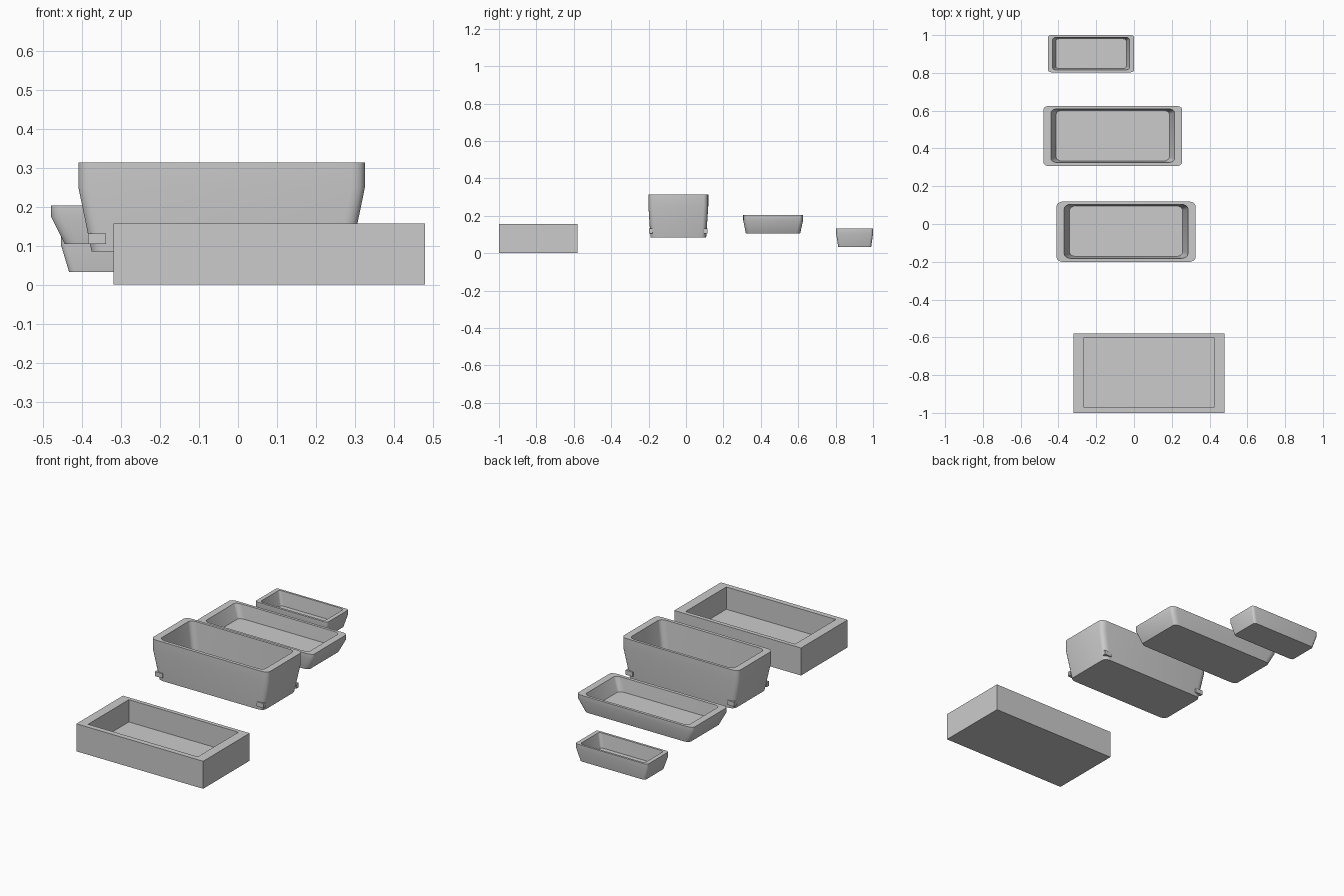
import bpy, bmesh, math

if "Cube" in bpy.data.objects:
    bpy.data.objects.remove(bpy.data.objects["Cube"])


def ring(bm, x0, x1, y0, y1, z, rx, ry, seg):
    """Rounded rectangle of vertices, or a plain one when rx is 0."""
    if rx == 0:
        return [bm.verts.new((x, y, z)) for x, y in ((x1, y1), (x0, y1), (x0, y0), (x1, y0))]
    centres = ((x1 - rx, y1 - ry), (x0 + rx, y1 - ry), (x0 + rx, y0 + ry), (x1 - rx, y0 + ry))
    verts = []
    for q, (cx, cy) in enumerate(centres):
        for i in range(seg + 1):
            a = math.pi / 2 * (q + i / seg)
            verts.append(bm.verts.new((cx + rx * math.cos(a), cy + ry * math.sin(a), z)))
    return verts


def tub(name, sections, rx=0.0, ry=0.0, seg=4):
    """Loft sections from the underside, over the rim and down to the inner floor."""
    bm = bmesh.new()
    rings = [ring(bm, *s, rx, ry, seg) for s in sections]
    for a, b in zip(rings, rings[1:]):
        for i in range(len(a)):
            j = (i + 1) % len(a)
            bm.faces.new((a[i], a[j], b[j], b[i]))
    bm.faces.new(rings[0][::-1])
    bm.faces.new(rings[-1])
    bmesh.ops.recalc_face_normals(bm, faces=bm.faces)
    me = bpy.data.meshes.new(name)
    bm.to_mesh(me)
    bm.free()
    ob = bpy.data.objects.new(name, me)
    bpy.context.collection.objects.link(ob)
    bpy.ops.object.select_all(action='DESELECT')
    ob.select_set(True)
    bpy.context.view_layer.objects.active = ob
    bpy.ops.object.shade_smooth_by_angle(angle=math.radians(30))
    return ob


# Plain rectangular trough
tub("rectangular_trough", [
    (-0.32, 0.48, -1.0, -0.58, 0.0),
    (-0.32, 0.48, -1.0, -0.58, 0.157),
    (-0.267, 0.425, -0.97, -0.603, 0.157),
    (-0.267, 0.425, -0.97, -0.603, 0.03)])

# Deep tapered tub
tub("deep_tub", [
    (-0.376, 0.292, -0.19, 0.108, 0.085),
    (-0.41, 0.326, -0.201, 0.119, 0.25),
    (-0.41, 0.326, -0.201, 0.119, 0.314),
    (-0.37, 0.286, -0.182, 0.104, 0.314),
    (-0.342, 0.258, -0.172, 0.096, 0.115)], 0.035, 0.025)

# Shallow tapered tray
tub("shallow_tray", [
    (-0.445, 0.22, 0.32, 0.61, 0.104),
    (-0.48, 0.255, 0.306, 0.626, 0.175),
    (-0.48, 0.255, 0.306, 0.626, 0.203),
    (-0.44, 0.215, 0.325, 0.61, 0.203),
    (-0.412, 0.187, 0.333, 0.602, 0.125)], 0.035, 0.02)

# Small tray
tub("small_tray", [
    (-0.434, -0.021, 0.814, 0.99, 0.033),
    (-0.455, 0.0, 0.803, 1.0, 0.103),
    (-0.455, 0.0, 0.803, 1.0, 0.131),
    (-0.431, -0.024, 0.816, 0.988, 0.131),
    (-0.414, -0.041, 0.823, 0.981, 0.05)], 0.018, 0.012)

# Raised corner tabs near the foot of the deep tub
for sx, x in (("left", -0.362), ("right", 0.278)):
    for sy, y in (("front", -0.188), ("back", 0.106)):
        bpy.ops.mesh.primitive_cube_add(size=1, location=(x, y, 0.118))
        tab = bpy.context.object
        tab.name = f"corner_tab_{sy}_{sx}"
        tab.scale = (0.046, 0.02, 0.026)
